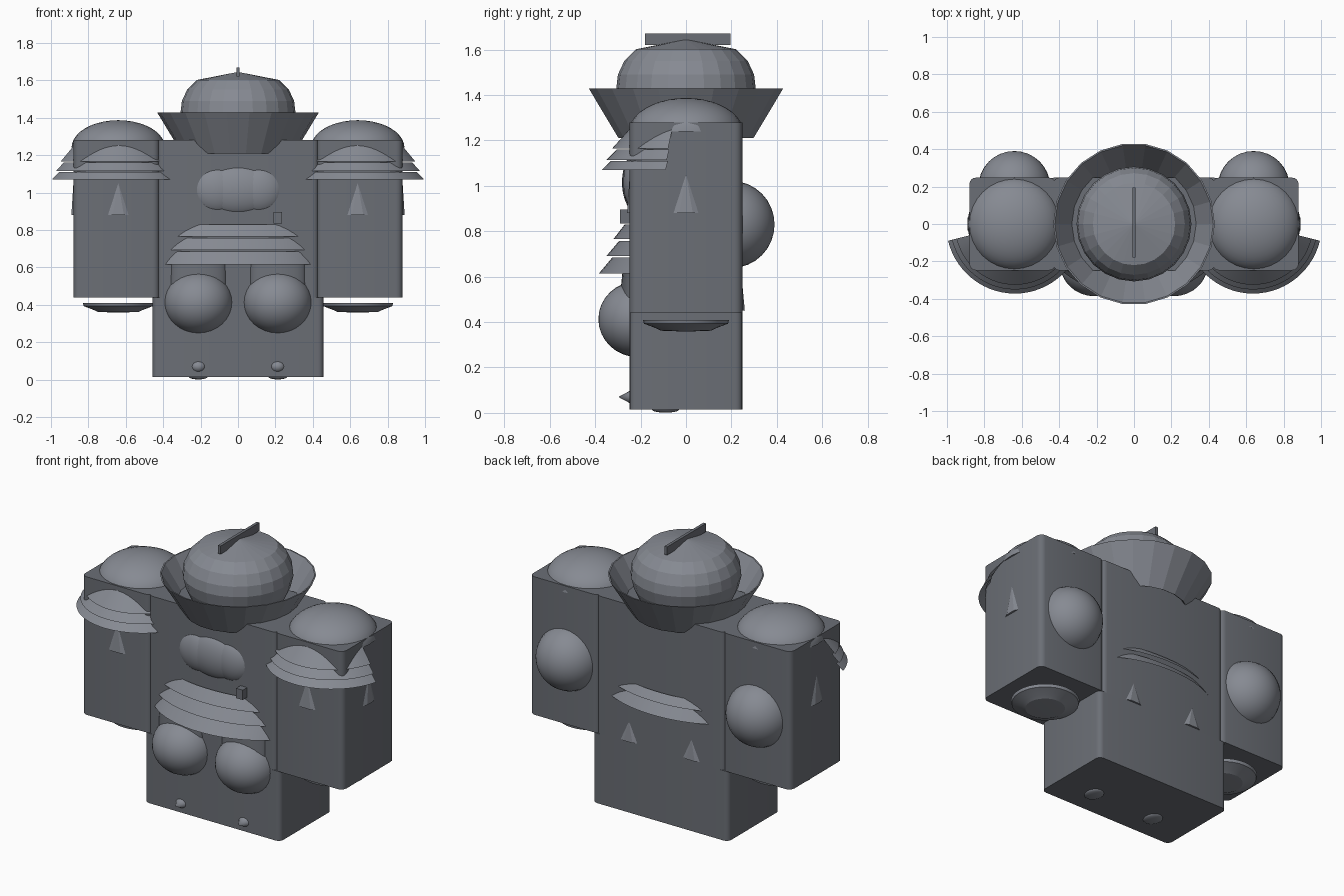
import bpy, bmesh, math
from mathutils import Vector

if "Cube" in bpy.data.objects:
    bpy.data.objects.remove(bpy.data.objects["Cube"])


def material(name, rgb):
    m = bpy.data.materials.new(name)
    m.diffuse_color = (*rgb, 1)
    m.use_nodes = True
    m.node_tree.nodes["Principled BSDF"].inputs["Base Color"].default_value = m.diffuse_color
    return m


DARK = material("dark_steel", (0.147, 0.158, 0.18))
LIGHT = material("plate_steel", (0.24, 0.255, 0.29))


def finish(name, bm, smooth=None, mat=LIGHT):
    bmesh.ops.recalc_face_normals(bm, faces=bm.faces)
    me = bpy.data.meshes.new(name)
    bm.to_mesh(me)
    bm.free()
    me.materials.append(mat)
    ob = bpy.data.objects.new(name, me)
    bpy.context.collection.objects.link(ob)
    if smooth:
        bpy.ops.object.select_all(action='DESELECT')
        bpy.context.view_layer.objects.active = ob
        ob.select_set(True)
        bpy.ops.object.shade_smooth_by_angle(angle=math.radians(smooth))
    return ob


def block(name, x, y, z, bevel=0.0):
    """Box from ranges, with optionally rounded vertical edges (not on the x = 0 seam)."""
    bm = bmesh.new()
    bmesh.ops.create_cube(bm, size=1)
    for v in bm.verts:
        v.co = [(a[0] + a[1]) / 2 + c * (a[1] - a[0]) for a, c in zip((x, y, z), v.co)]
    if bevel:
        edges = [e for e in bm.edges if abs(e.verts[0].co.z - e.verts[1].co.z) > 0.01
                 and abs(e.verts[0].co.x) > 0.01]
        bmesh.ops.bevel(bm, geom=edges, offset=bevel, segments=4, profile=0.5, affect='EDGES')
    return finish(name, bm, 30 if bevel else None, DARK)


def lathe(name, profile, cx, cy=0, segs=32, smooth=None):
    """Spin an (r, z) profile around a vertical axis."""
    bm = bmesh.new()
    vs = [bm.verts.new((cx + r, cy, z)) for r, z in profile]
    es = [bm.edges.new(p) for p in zip(vs, vs[1:])]
    bmesh.ops.spin(bm, geom=vs + es, cent=(cx, cy, 0), axis=(0, 0, 1),
                   angle=math.tau, steps=segs, use_duplicate=False)
    bmesh.ops.remove_doubles(bm, verts=bm.verts, dist=0.0005)
    return finish(name, bm, smooth)


def ball(name, centre, radii):
    bm = bmesh.new()
    bmesh.ops.create_uvsphere(bm, u_segments=32, v_segments=16, radius=1)
    for v in bm.verts:   # pole points along y
        v.co = Vector(centre) + Vector((v.co.x * radii[0], v.co.z * radii[1], v.co.y * radii[2]))
    return finish(name, bm, 30)


def band(name, cx, cy, top, bottom, a0, a1, segs=20, mat=LIGHT):
    """Flared elliptical arc plate between two (rx, ry, z) rims."""
    bm = bmesh.new()
    rows = []
    for i in range(segs + 1):
        a = math.radians(a0 + (a1 - a0) * i / segs)
        rows.append([bm.verts.new((cx + rx * math.cos(a), cy + ry * math.sin(a), z))
                     for rx, ry, z in (top, bottom)])
    for p, q in zip(rows, rows[1:]):
        bm.faces.new((p[0], p[1], q[1], q[0]))
    return finish(name, bm, 30, mat)


def stud(name, pos, out, height=0.17):
    """Shallow triangular spike lying on a wall; out is the wall normal."""
    bm = bmesh.new()
    p, n = Vector(pos), Vector(out)
    t = n.cross(Vector((0, 0, 1)))
    pts = [p + Vector((0, 0, height)), p - t * 0.055, p + t * 0.055, p - t * 0.03 + n * 0.011,
           p + t * 0.03 + n * 0.011, p - n * 0.05]
    bmesh.ops.convex_hull(bm, input=[bm.verts.new(c) for c in pts])
    return finish(name, bm)


Y = (-0.248, 0.248)
block("torso", (-0.43, 0.43), Y, (0.44, 1.28), 0.03)

for s, side in ((-1, "left"), (1, "right")):
    def span(a, b):
        return tuple(sorted((s * a, s * b)))
    # Limbs
    block(side + "_leg", span(0, 0.457), Y, (0.015, 0.44), 0.03)
    block(side + "_arm", span(0.42, 0.88), Y, (0.44, 1.28), 0.035)
    cx = s * 0.64
    # Shoulder dome and layered shoulder plates
    dome = [(0.25 * math.cos(i * math.pi / 20), 1.24 + 0.147 * math.sin(i * math.pi / 20))
            for i in range(11)]
    lathe(side + "_shoulder_dome", [(0, 1.24)] + dome, cx, smooth=30)
    for i, (r0, z0, r1, z1) in enumerate(((0.24, 1.26, 0.325, 1.165),
                                          (0.305, 1.16, 0.35, 1.115),
                                          (0.33, 1.11, 0.372, 1.07))):
        band(f"{side}_shoulder_plate_{i}", cx * 0.995, 0, (r0, r0, z0), (0.99 * r1, r1, z1),
             -166, -14, 28)
    # Hand discs, elbow domes, arm studs
    lathe(side + "_hand_disc", [(0, 0.405), (0.19, 0.41), (0.185, 0.393), (0.13, 0.372),
                                (0.11, 0.362), (0, 0.358)], cx, smooth=20)
    ball(side + "_elbow_dome", (cx, 0.2, 0.83), (0.192, 0.19, 0.192))
    stud(side + "_arm_front_stud", (cx, -0.248, 0.88), (0, -1, 0))
    stud(side + "_arm_side_stud", (s * 0.88, 0, 0.88), (s, 0, 0))
    stud(side + "_back_stud", (s * 0.21, 0.248, 0.45), (0, 1, 0), 0.12)
    # Knee dome and its bracket
    kx = s * 0.212
    ball(side + "_knee_dome", (kx, -0.21, 0.413), (0.184, 0.176, 0.168))
    band(side + "_knee_bracket", kx, -0.235, (0.15, 0.045, 0.62), (0.15, 0.065, 0.42),
         180, 360, mat=DARK)
    # Toe spike and sole wedge
    bm = bmesh.new()
    bmesh.ops.create_cone(bm, cap_ends=True, segments=16, radius1=0.04, radius2=0, depth=0.06)
    for v in bm.verts:
        v.co = (kx + v.co.x, -0.268 - v.co.z, 0.07 + v.co.y * 0.8)
    bmesh.ops.reverse_faces(bm, faces=bm.faces)
    finish(side + "_toe_spike", bm, 30)
    ball(side + "_sole_bump", (kx, -0.09, 0.015), (0.05, 0.06, 0.014))
    # Chest lobes
    ball(side + "_chest_lobe", (s * 0.11, -0.2, 1.015), (0.14, 0.078, 0.135))

# Waist plates, front and back
for i, (r0, z0, r1, z1) in enumerate(((0.27, 0.83, 0.32, 0.765),
                                      (0.295, 0.757, 0.35, 0.692),
                                      (0.325, 0.684, 0.383, 0.615))):
    band(f"front_waist_plate_{i}", 0, 0, (0.505, r0, z0), (0.51, r1, z1), -142, -38)
for i, (r0, z0, r1, z1) in enumerate(((0.262, 0.81, 0.3, 0.765), (0.275, 0.757, 0.325, 0.695))):
    band(f"back_waist_plate_{i}", 0, 0, (0.5, r0, z0), (0.505, r1, z1), 40, 140)

# Chest centre and small latch
ball("chest_bulge", (0, -0.2, 1.015), (0.22, 0.082, 0.145))
block("latch", (0.19, 0.235), (-0.29, -0.24), (0.835, 0.895))

# Flared collar, helmet and crest
lathe("collar", [(0.30, 1.21), (0.432, 1.428), (0.424, 1.428), (0.292, 1.215), (0.30, 1.21)], 0, segs=22)
lathe("helmet", [(0.25, 1.27), (0.29, 1.36), (0.307, 1.43), (0.30, 1.49), (0.272, 1.55),
                 (0.22, 1.602), (0, 1.645)], 0, segs=24)
block("crest", (-0.009, 0.009), (-0.18, 0.195), (1.62, 1.67))
